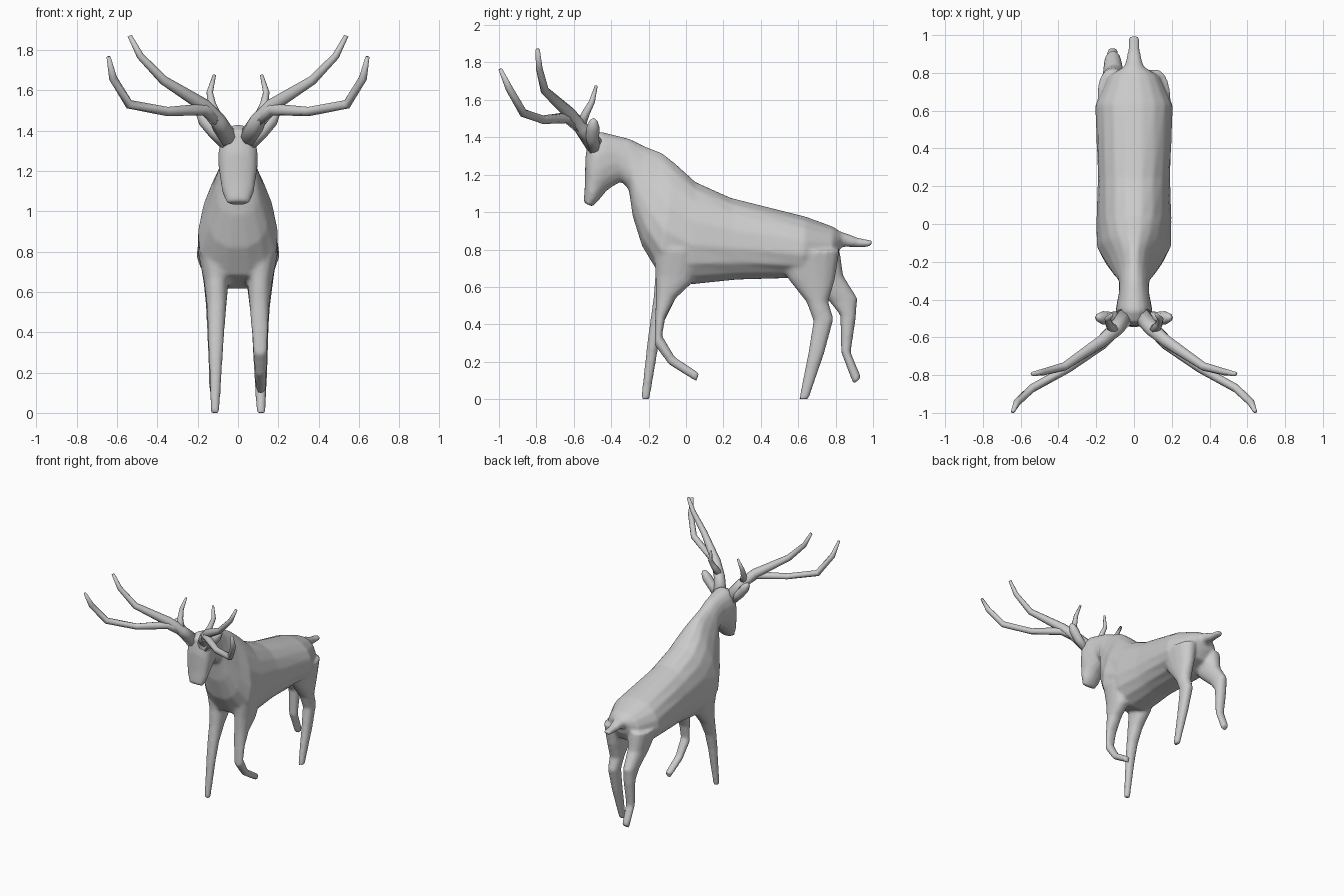
import bpy, bmesh, math
from mathutils import Vector as V


def bridge(bm, rings):
    """Skin a list of point rings and cap both ends."""
    vs = [[bm.verts.new(p) for p in r] for r in rings]
    n = len(vs[0])
    for a, b in zip(vs, vs[1:]):
        for i in range(n):
            j = (i + 1) % n
            bm.faces.new((a[i], a[j], b[j], b[i]))
    bm.faces.new(vs[0])
    bm.faces.new(vs[-1][::-1])


def section(y1, z1, y2, z2, w, xc=0.0, pear=0.0, n=16, sq=0.9):
    """Oval ring between two side-view points, half width w across x."""
    a, b = V((xc, y1, z1)), V((xc, y2, z2))
    mid, half = (a + b) / 2, (a - b) / 2
    pts = []
    for i in range(n):
        t = 2 * math.pi * (i + 0.5) / n
        c, s = math.cos(t), math.sin(t)
        c = math.copysign(abs(c) ** sq, c)
        s = math.copysign(abs(s) ** sq, s) / math.sin(math.pi / 2 - math.pi / n) ** sq
        pts.append(mid + half * s + V((w * c * (1 - pear * s), 0, 0)))
    return pts


def tube(bm, path, n=8, flat=1.0):
    """Tapered tube along (x, y, z, radius) points."""
    ps = [V(p[:3]) for p in path]
    rings = []
    for i, p in enumerate(ps):
        t = (ps[min(i + 1, len(ps) - 1)] - ps[max(i - 1, 0)]).normalized()
        u = t.cross(V((0, 1, 0))).normalized()
        v = u.cross(t)
        r = path[i][3]
        rings.append([p + u * r * math.cos(2 * math.pi * k / n)
                      + v * r * flat * math.sin(2 * math.pi * k / n) for k in range(n)])
    bridge(bm, rings)


def finish(bm, name):
    bmesh.ops.recalc_face_normals(bm, faces=bm.faces)
    me = bpy.data.meshes.new(name)
    bm.to_mesh(me)
    bm.free()
    for p in me.polygons:
        p.use_smooth = True
    ob = bpy.data.objects.new(name, me)
    bpy.context.collection.objects.link(ob)
    return ob


body = bmesh.new()

# trunk, neck and head: top point, bottom point, half width, pear shape
trunk = [(.83, .89, .815, .77, .07, 0), (.79, .92, .775, .70, .135, .1),
         (.64, .975, .62, .65, .205, .1), (.24, 1.075, .27, .64, .19, .1),
         (.05, 1.16, .03, .615, .195, .15), (-.06, 1.26, -.15, .68, .187, .33),
         (-.13, 1.315, -.235, .82, .142, .38), (-.22, 1.35, -.285, .98, .105, .3),
         (-.30, 1.39, -.305, 1.12, .08, .1), (-.38, 1.41, -.345, 1.165, .08, 0),
         (-.46, 1.43, -.39, 1.14, .092, 0), (-.52, 1.40, -.425, 1.115, .1, 0),
         (-.538, 1.29, -.445, 1.09, .092, -.05), (-.54, 1.15, -.475, 1.055, .08, 0),
         (-.547, 1.05, -.50, 1.03, .055, 0)]
bridge(body, [section(*r[:5], pear=r[5]) for r in trunk])

# tail
tail = [(.74, .92, .76, .80, .08), (.86, .885, .85, .815, .045),
        (.92, .862, .915, .812, .031), (1.0, .847, .985, .815, .03)]
bridge(body, [section(*r) for r in tail])

# legs: front edge, back edge, half width, x centre
front_stand = [(-.17, .80, .08, .80, .085, -.115), (-.163, .67, .03, .64, .062, -.108),
               (-.172, .55, -.055, .54, .05, -.106), (-.19, .42, -.115, .42, .042, -.108),
               (-.207, .30, -.145, .30, .036, -.11), (-.24, .0, -.195, .0, .021, -.114)]
front_lift = [(-.17, .80, .08, .80, .085, .115), (-.163, .67, .03, .62, .062, .108),
              (-.160, .55, -.055, .54, .05, .106), (-.165, .42, -.11, .44, .043, .108),
              (-.168, .29, -.128, .34, .036, .11), (-.09, .185, -.06, .225, .03, .113),
              (.055, .095, .07, .14, .026, .114)]
hind_stand = [(.48, .78, .82, .80, .085, .11), (.55, .64, .795, .64, .065, .108),
              (.645, .52, .76, .52, .05, .108), (.682, .42, .788, .43, .042, .11),
              (.655, .25, .74, .25, .035, .112), (.605, .0, .655, .0, .022, .114)]
hind_lift = [(.55, .78, .82, .80, .085, -.11), (.66, .62, .84, .66, .062, -.108),
             (.77, .52, .915, .54, .047, -.112), (.825, .45, .907, .43, .042, -.113),
             (.83, .25, .88, .25, .034, -.114), (.895, .08, .937, .115, .028, -.114)]
for leg in (front_stand, front_lift, hind_stand, hind_lift):
    bridge(body, [section(*r) for r in leg])

# fuse the parts into one continuous skin
ob = finish(body, "body_with_legs")
rm = ob.modifiers.new("fuse", 'REMESH')
rm.mode = 'VOXEL'
rm.voxel_size = 0.011
rm.use_smooth_shade = True
sm = ob.modifiers.new("soften", 'SMOOTH')
sm.factor = 0.5
sm.iterations = 6

# antlers and ears, mirrored
antler = {
    "antler_upper_beam": [(.05, -.49, 1.36, .05), (.10, -.56, 1.45, .04), (.17, -.62, 1.525, .034),
                          (.37, -.755, 1.65, .023), (.485, -.785, 1.77, .018), (.537, -.793, 1.87, .011)],
    "antler_lower_beam": [(.09, -.55, 1.44, .035), (.17, -.635, 1.505, .03), (.35, -.765, 1.494, .023),
                          (.54, -.87, 1.53, .023), (.62, -.945, 1.66, .02), (.642, -.993, 1.765, .01)],
    "antler_back_tine": [(.10, -.57, 1.45, .03), (.13, -.535, 1.53, .021),
                         (.14, -.503, 1.59, .016), (.117, -.48, 1.675, .008)]}
for side, s in (("left", -1), ("right", 1)):
    for name, path in antler.items():
        bm = bmesh.new()
        tube(bm, [(s * p[0], *p[1:]) for p in path])
        finish(bm, f"{side}_{name}")
    bm = bmesh.new()
    tube(bm, [(s * .06, -.49, 1.33, .03), (s * .12, -.50, 1.395, .033),
              (s * .165, -.497, 1.45, .034), (s * .187, -.495, 1.485, .022),
              (s * .195, -.495, 1.498, .008)], flat=1.05)
    finish(bm, f"{side}_ear")
